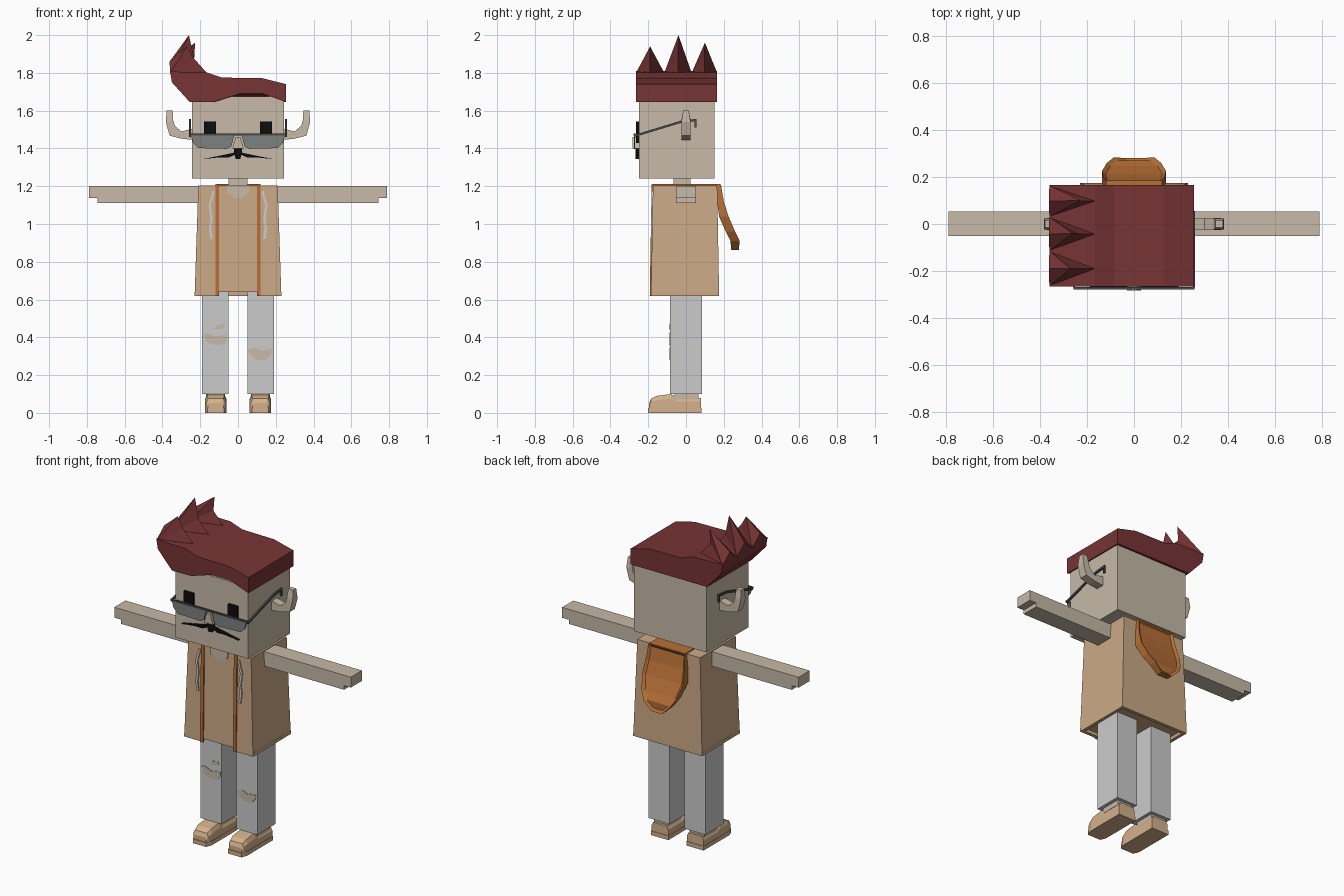
import bpy, bmesh

cube = bpy.data.objects.get("Cube")
if cube:
    bpy.data.objects.remove(cube, do_unlink=True)


def material(name, r, g, b):
    m = bpy.data.materials.new(name)
    m.use_nodes = True
    m.diffuse_color = (r, g, b, 1)
    m.node_tree.nodes["Principled BSDF"].inputs["Base Color"].default_value = (r, g, b, 1)
    return m


SKIN = material("skin", .57, .49, .39)
COAT = material("tan cloth", .60, .40, .24)
ORANGE = material("orange lining", .47, .16, .036)
HAIR = material("red hair", .185, .034, .035)
PANTS = material("light grey cloth", .60, .60, .60)
SHOE = material("shoe leather", .66, .44, .26)
BLACK = material("black", .004, .004, .004)
LENS = material("grey lens", .20, .22, .21)
FRAME = material("dark frame", .07, .075, .075)


def finish(name, bm, mat):
    bmesh.ops.recalc_face_normals(bm, faces=bm.faces)
    me = bpy.data.meshes.new(name)
    bm.to_mesh(me)
    bm.free()
    me.materials.append(mat)
    ob = bpy.data.objects.new(name, me)
    bpy.context.collection.objects.link(ob)
    return ob


def loft_bm(rings):
    """Skin a row of equal-sized rings and cap both ends."""
    bm = bmesh.new()
    rows = [[bm.verts.new(p) for p in ring] for ring in rings]
    n = len(rows[0])
    for a, b in zip(rows, rows[1:]):
        for i in range(n):
            j = (i + 1) % n
            bm.faces.new((a[i], a[j], b[j], b[i]))
    bm.faces.new(rows[0])
    bm.faces.new(rows[-1])
    return bm


def loft(name, rings, mat):
    return finish(name, loft_bm(rings), mat)


def rect(x0, x1, y0, y1, z):
    return [(x0, y0, z), (x1, y0, z), (x1, y1, z), (x0, y1, z)]


def box(name, x0, x1, y0, y1, z0, z1, mat):
    return loft(name, [rect(x0, x1, y0, y1, z) for z in (z0, z1)], mat)


def plate(name, pts, y0, y1, mat, s=1):
    """Front-facing outline in x and z, given thickness along y."""
    return loft(name, [[(s * x, y, z) for x, z in pts] for y in (y0, y1)], mat)


def coat_front(z):
    return -.175 - (1.205 - z) * .017


def ribbon(name, path, width, mat):
    """Thin strip lying on the coat front, through x, z points."""
    loft(name, [rect(x - width / 2, x + width / 2, coat_front(z) - .007,
                     coat_front(z) + .002, z) for x, z in path], mat)


# Head, neck and nose
box("head", -.243, .243, -.25, .15, 1.24, 1.675, SKIN)
box("neck", -.05, .05, -.065, .025, 1.15, 1.25, SKIN)
plate("nose", [(-.03, 1.40), (.03, 1.40), (.012, 1.46), (-.012, 1.46)], -.283, -.25, SKIN)

# Hair: swept cap with an arched fringe
top = [(.255, 1.74), (.127, 1.772), (-.085, 1.775), (-.165, 1.802),
       (-.30, 1.805), (-.36, 1.81), (-.35, 1.75), (-.255, 1.645)]
fringe = [(-.127, 1.647), (.01, 1.69), (.13, 1.69), (.255, 1.645)]
nape = [(x, 1.645) for x, z in fringe]
loft("hair", [[(x, -.265, z) for x, z in top + fringe],
              [(x, .165, z) for x, z in top + nape]], HAIR)

# Hair spikes along the swept side
for i, (y0, y1, tip) in enumerate([(-.265, -.115, (-.27, -.19, 1.94)),
                                   (-.115, .03, (-.26, -.04, 2.0)),
                                   (.03, .165, (-.227, .10, 1.96))]):
    bm = bmesh.new()
    ym = (y0 + y1) / 2
    a, b, bulge, inner, waist, t = [bm.verts.new(p) for p in (
        (-.36, y0, 1.80), (-.36, y1, 1.80), (-.362, ym, 1.86),
        (-.165, ym, 1.80), (-.232, ym, 1.875), tip)]
    for f in ((a, bulge, t), (bulge, b, t), (b, waist, t), (waist, a, t),
              (b, inner, waist), (inner, a, waist), (a, b, bulge), (a, inner, b)):
        bm.faces.new(f)
    finish(f"hair_spike_{i + 1}", bm, HAIR)

# Moustache outline, one half
HALF = [(0, 1.40), (.02, 1.40), (.02, 1.378), (.07, 1.367), (.19, 1.343),
        (.10, 1.353), (.05, 1.352), (.018, 1.366), (.012, 1.345), (0, 1.345)]

for s, side in ((1, "left"), (-1, "right")):
    # Curled horn-shaped ears
    ear = [(.235, 1.445, .235, 1.505, .025), (.30, 1.452, .30, 1.49, .025),
           (.362, 1.468, .335, 1.52, .025), (.382, 1.54, .343, 1.55, .024),
           (.378, 1.60, .346, 1.60, .015)]
    loft(f"{side}_ear", [[(s * x0, -w, z0), (s * x0, w, z0), (s * x1, w, z1),
                          (s * x1, -w, z1)] for x0, z0, x1, z1, w in ear], SKIN)
    # Eyes and moustache
    box(f"{side}_eye", s * .148 - .032, s * .148 + .032, -.265, -.248, 1.43, 1.542, BLACK)
    plate(f"{side}_moustache", HALF, -.268, -.249, BLACK, s)

    # Glasses
    plate(f"{side}_lens", [(.02, 1.472), (.25, 1.472), (.238, 1.43), (.21, 1.402),
                           (.06, 1.398), (.035, 1.41)], -.276, -.269, LENS, s)
    temple = [(-.27, 1.467), (-.024, 1.542), (.055, 1.55)]
    loft(f"{side}_temple", [[(s * .25, y, z - .006), (s * .26, y, z - .006),
                             (s * .26, y, z + .006), (s * .25, y, z + .006)]
                            for y, z in temple], FRAME)
    box(f"{side}_temple_tip", s * .255 - .005, s * .255 + .005, .045, .055, 1.51, 1.55, FRAME)

    # Arm with a stepped hand end
    plate(f"{side}_arm", [(.15, 1.20), (.79, 1.20), (.79, 1.137), (.745, 1.137),
                          (.745, 1.112), (.15, 1.112)], -.052, .054, SKIN, s)

    # Trouser leg, ankle and shoe
    box(f"{side}_leg", s * .12 - .07, s * .12 + .07, -.085, .085, .10, .70, PANTS)
    box(f"{side}_ankle", s * .12 - .05, s * .12 + .05, -.06, .065, .07, .12, SKIN)
    shoe = [(-.195, .042, .052), (-.185, .050, .075), (-.155, .056, .09),
            (-.08, .056, .10), (-.05, .056, .08), (.08, .056, .08)]
    c = s * .118
    loft(f"{side}_shoe", [[(c - w, y, .02), (c + w, y, .02), (c + w, y, h * .75),
                           (c + w * .8, y, h), (c - w * .8, y, h), (c - w, y, h * .75)]
                          for y, w, h in shoe], SHOE)
    sole = [(-.20, .044), (-.165, .058), (.083, .058)]
    loft(f"{side}_sole", [[(c - w, y, 0), (c + w, y, 0), (c + w, y, .025),
                           (c - w, y, .025)] for y, w in sole], SHOE)

    # Coat edging and drawstring
    edge = s * .11
    ribbon(f"{side}_coat_edge", [(edge, .62), (edge, 1.21)], .02, ORANGE)
    box(f"{side}_shoulder_edge", edge - .01, edge + .01, -.18, .06, 1.20, 1.211, ORANGE)
    ribbon(f"{side}_drawstring", [(s * .14, .92), (s * .148, .98), (s * .14, 1.03),
                                  (s * .15, 1.10), (s * .135, 1.15), (s * .13, 1.175)],
           .014, PANTS)

# Glasses top bar
box("glasses_bar", -.258, .258, -.278, -.267, 1.468, 1.478, FRAME)

# Tapered coat with an open hem at the front
loft("coat", [rect(-.229, .229, -.185, .175, .64), rect(-.21, .21, -.175, .165, 1.205)], COAT)
hem = [(.11, -.185), (.23, -.185), (.23, .175), (-.23, .175), (-.23, -.185), (-.11, -.185),
       (-.11, -.165), (-.21, -.165), (-.21, .155), (.21, .155), (.21, -.165), (.11, -.165)]
loft("coat_hem", [[(x, y, z) for x, y in hem] for z in (.62, .64)], COAT)
plate("collar_opening", [(-.06, 1.207), (.06, 1.207), (.055, 1.165), (.02, 1.138),
                         (-.02, 1.138), (-.055, 1.165)], -.182, -.174, SKIN)

# Hood hanging down the back, with a raised rim
box("hood_top", -.12, .12, .03, .18, 1.20, 1.211, ORANGE)
hood = [(1.208, .12, .165, .185), (1.12, .13, .165, .20), (1.04, .136, .175, .225),
        (.96, .115, .21, .26), (.91, .085, .235, .284), (.862, .035, .24, .28)]
bm = loft_bm([rect(-w, w, y0, y1, z) for z, w, y0, y1 in hood])
bmesh.ops.recalc_face_normals(bm, faces=bm.faces)
back = [f for f in bm.faces if f.normal.y > .6]
bmesh.ops.inset_region(bm, faces=back, thickness=.016, depth=-.012)
finish("hood", bm, ORANGE)

# Torn patches on the trousers
plate("right_knee_tear", [(-.182, .415), (-.165, .425), (-.12, .405), (-.06, .415), (-.055, .395),
                          (-.07, .365), (-.12, .358), (-.16, .37)], -.088, -.084, SKIN)
plate("right_small_tear", [(-.13, .445), (-.11, .465), (-.075, .472), (-.068, .455),
                           (-.09, .442)], -.088, -.084, SKIN)
plate("left_knee_tear", [(.052, .335), (.09, .345), (.12, .33), (.18, .338), (.175, .31),
                         (.15, .282), (.10, .28), (.065, .31)], -.088, -.084, SKIN)
